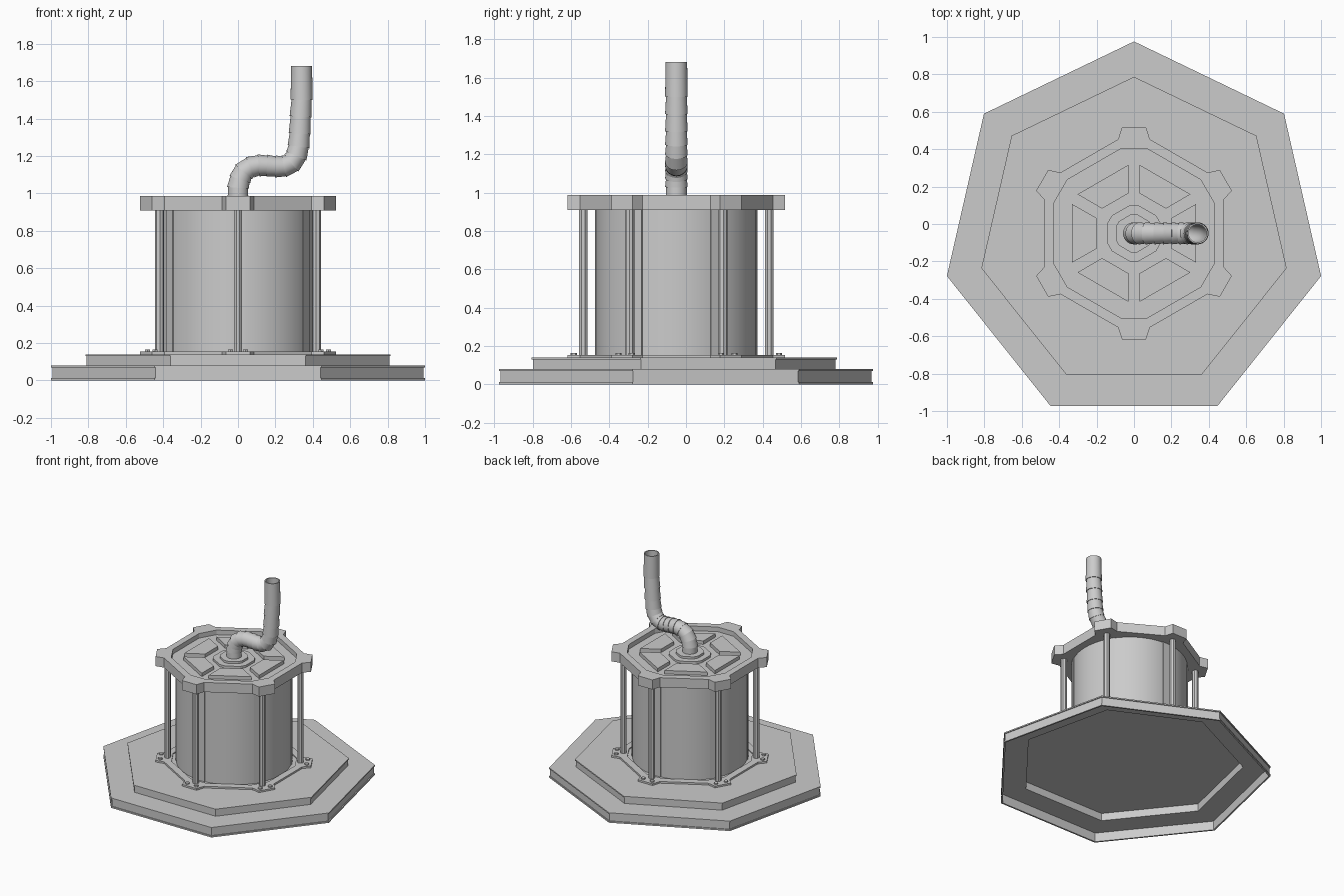
import bpy, bmesh, math
from mathutils import Vector

if "Cube" in bpy.data.objects:
    bpy.data.objects.remove(bpy.data.objects["Cube"])

CY = -0.05  # common axis of all round parts
LUGS = [math.radians(30 + 60 * k) for k in range(6)]


def loft(name, loops, smooth=False, cap_start=True, cap_end=True):
    """Join equal-length point loops with quads and close the ends."""
    bm = bmesh.new()
    rows = [[bm.verts.new(p) for p in loop] for loop in loops]
    n = len(rows[0])
    for a, b in zip(rows, rows[1:]):
        for i in range(n):
            j = (i + 1) % n
            bm.faces.new((a[i], a[j], b[j], b[i]))
    if cap_start:
        bm.faces.new(rows[0][::-1])
    if cap_end:
        bm.faces.new(rows[-1])
    bmesh.ops.recalc_face_normals(bm, faces=bm.faces)
    me = bpy.data.meshes.new(name)
    bm.to_mesh(me)
    bm.free()
    ob = bpy.data.objects.new(name, me)
    bpy.context.collection.objects.link(ob)
    if smooth:
        bpy.ops.object.select_all(action='DESELECT')
        ob.select_set(True)
        bpy.context.view_layer.objects.active = ob
        bpy.ops.object.shade_smooth_by_angle(angle=math.radians(35))
    return ob


def polar(radial, side, ang, z):
    """Point given by distance along and across a radial direction."""
    c, s = math.cos(ang), math.sin(ang)
    return Vector((radial * c - side * s, CY + radial * s + side * c, z))


def ngon(n, r, z, start=math.pi / 2):
    return [polar(r, 0, start + 2 * math.pi * i / n, z) for i in range(n)]


def lugged(z):
    """Hexagonal outline with a lug on each corner."""
    corner = [(0.503, -0.085), (0.567, -0.064), (0.567, 0.064), (0.503, 0.085)]
    return [polar(r, s, a, z) for a in LUGS for r, s in corner]


def truncated(size, z):
    """Hexagon with clipped corners, four points per corner."""
    h = size * 0.156
    return [polar(size, s, a, z) for a in LUGS for s in (-h, -h / 3, h / 3, h)]


def prism(name, outline, ang, z0, z1):
    return loft(name, [[polar(r, s, ang, z) for r, s in outline] for z in (z0, z1)])


# Hollow two-step seven-sided base with thin rims
profile = [(0.825, 0.132), (0.825, 0.072), (1.012, 0.072), (1.012, 0),
           (1.026, 0), (1.026, 0.012), (1.018, 0.012), (1.018, 0.07),
           (1.026, 0.07), (1.026, 0.08), (0.83, 0.08), (0.83, 0.13),
           (0.837, 0.13), (0.837, 0.14)]
loft("stepped_base", [ngon(7, r, z) for r, z in profile])

# Foot plate: raised rim with lugs, around the drum
loft("foot_plate", [lugged(0.139), lugged(0.154), truncated(0.45, 0.154),
                    truncated(0.45, 0.145)])

# Drum
loft("drum", [ngon(72, 0.42, z) for z in (0.144, 0.915)], smooth=True)

# Top cap with sunken deck
loft("top_cap", [lugged(0.91), lugged(0.987), truncated(0.452, 0.987),
                 truncated(0.452, 0.95)])

# Stepped hub around the pipe
loft("pipe_hub", [truncated(0.15, 0.945), truncated(0.15, 0.968),
                  truncated(0.102, 0.968), truncated(0.102, 0.985),
                  truncated(0.06, 0.985)])

# Repeated parts: posts, drum battens, bolts and deck panels
rect = lambda r0, r1, h: [(r0, -h), (r1, -h), (r1, h), (r0, h)]
for k, a in enumerate(LUGS):
    post = [(0.485 + 0.024 * math.cos(t), 0.024 * math.sin(t))
            for t in (math.radians(22.5 + 45 * i) for i in range(8))]
    prism(f"post_{k}", post, a, 0.15, 0.915)
    prism(f"drum_batten_{k}", rect(0.40, 0.424, 0.036), a, 0.144, 0.915)
    for side in (-0.04, 0.04):
        bolt = [(0.535 + 0.016 * math.cos(i * math.pi / 3),
                 side + 0.016 * math.sin(i * math.pi / 3)) for i in range(6)]
        prism(f"foot_bolt_{k}", bolt, a, 0.15, 0.165)
    panel = [(0.2, -0.082), (0.332, -0.157), (0.332, 0.157), (0.2, 0.082)]
    prism(f"deck_panel_{k}", panel, a + math.radians(30), 0.945, 0.978)

# Bent pipe of short overlapping sleeves, open at the top
path = [(0, 0.94), (0, 1.03), (0.01, 1.075), (0.03, 1.115), (0.065, 1.14),
        (0.11, 1.15), (0.155, 1.148), (0.2, 1.144), (0.245, 1.145),
        (0.285, 1.162), (0.312, 1.2), (0.324, 1.25), (0.33, 1.32),
        (0.335, 1.41), (0.34, 1.5), (0.34, 1.68)]
pts = [Vector((x, CY, z)) for x, z in path]


def pipe_ring(i, r):
    t = (pts[min(i + 1, len(pts) - 1)] - pts[max(i - 1, 0)]).normalized()
    across = Vector((0, 1, 0)).cross(t)
    return [pts[i] + across * (r * math.cos(u)) + Vector((0, r * math.sin(u), 0))
            for u in (2 * math.pi * j / 28 for j in range(28))]


last = len(pts) - 1
rings = [pipe_ring(0, 0.056)]
for i in range(1, last):
    rings += [pipe_ring(i, 0.054), pipe_ring(i, 0.059)]
rings += [pipe_ring(last, 0.056)]
rings += [pipe_ring(i, 0.048) for i in range(last, 0, -1)]
loft("exhaust_pipe", rings, smooth=True)
